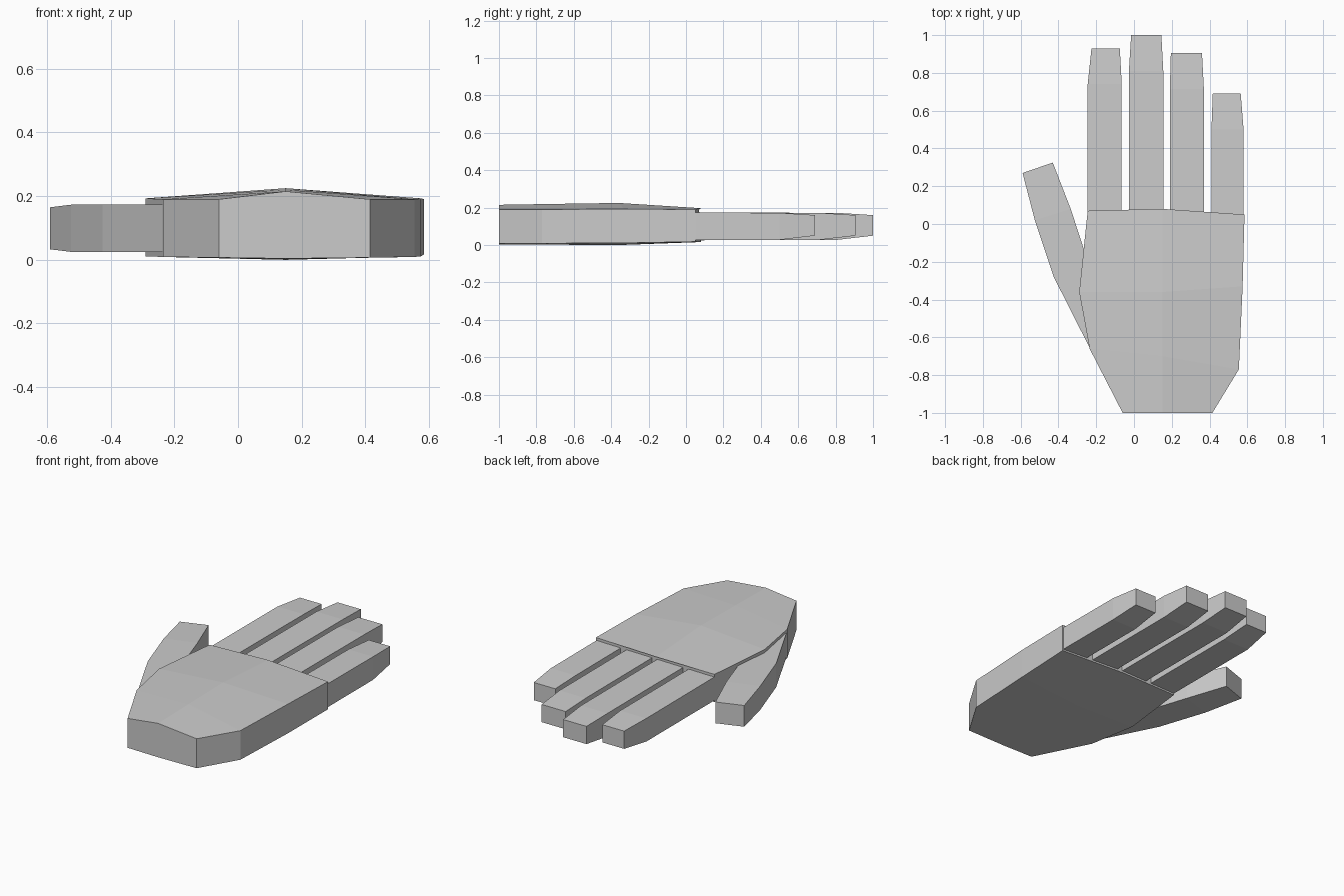
import bpy, bmesh

if "Cube" in bpy.data.objects:
    bpy.data.objects.remove(bpy.data.objects["Cube"])


def loft(name, rings):
    """Skin closed rings of equal point count and cap both ends."""
    bm = bmesh.new()
    rows = [[bm.verts.new(p) for p in ring] for ring in rings]
    n = len(rows[0])
    for a, b in zip(rows, rows[1:]):
        for i in range(n):
            j = (i + 1) % n
            bm.faces.new((a[i], a[j], b[j], b[i]))
    bm.faces.new(rows[0])
    bm.faces.new(rows[-1])
    bmesh.ops.recalc_face_normals(bm, faces=bm.faces)
    mesh = bpy.data.meshes.new(name)
    bm.to_mesh(mesh)
    bm.free()
    obj = bpy.data.objects.new(name, mesh)
    bpy.context.collection.objects.link(obj)
    return obj


def box_ring(left, right, z0, z1):
    """Four-sided section between a left and a right outline point."""
    return [(*left, z0), (*right, z0), (*right, z1), (*left, z1)]


# palm: left, middle, right outline points, then edge and middle heights
palm_rows = [
    ((-0.06, -1.00), (0.15, -1.00), (0.415, -1.00), 0.007, 0.19, 0.004, 0.215),
    ((-0.235, -0.66), (0.15, -0.70), (0.555, -0.77), 0.009, 0.19, 0.002, 0.22),
    ((-0.29, -0.36), (0.15, -0.36), (0.575, -0.33), 0.011, 0.193, 0.0, 0.225),
    ((-0.245, 0.07), (0.15, 0.08), (0.585, 0.05), 0.018, 0.19, 0.016, 0.197),
]
loft("palm", [
    [(*l, e0), (*m, m0), (*r, e0), (*r, e1), (*m, m1), (*l, e1)]
    for l, m, r, e0, e1, m0, m1 in palm_rows
])

# fingers: base left/right x, tip left/right x, tip y
fingers = {
    "index_finger": (-0.245, -0.065, -0.225, -0.075, 0.93),
    "middle_finger": (-0.027, 0.155, -0.015, 0.145, 1.00),
    "ring_finger": (0.19, 0.37, 0.195, 0.36, 0.905),
    "little_finger": (0.41, 0.58, 0.417, 0.565, 0.69),
}
for name, (l, r, tl, tr, tip) in fingers.items():
    loft(name, [
        box_ring((l, 0.02), (r, 0.02), 0.028, 0.174),
        box_ring((l, tip - 0.19), (r, tip - 0.19), 0.028, 0.172),
        box_ring((tl, tip), (tr, tip), 0.05, 0.16),
    ])

# thumb
loft("thumb", [
    box_ring((-0.23, -0.665), (-0.10, -0.60), 0.025, 0.173),
    box_ring((-0.425, -0.28), (-0.26, -0.15), 0.025, 0.173),
    box_ring((-0.525, 0.02), (-0.335, 0.08), 0.025, 0.173),
    box_ring((-0.59, 0.27), (-0.43, 0.325), 0.033, 0.165),
])
